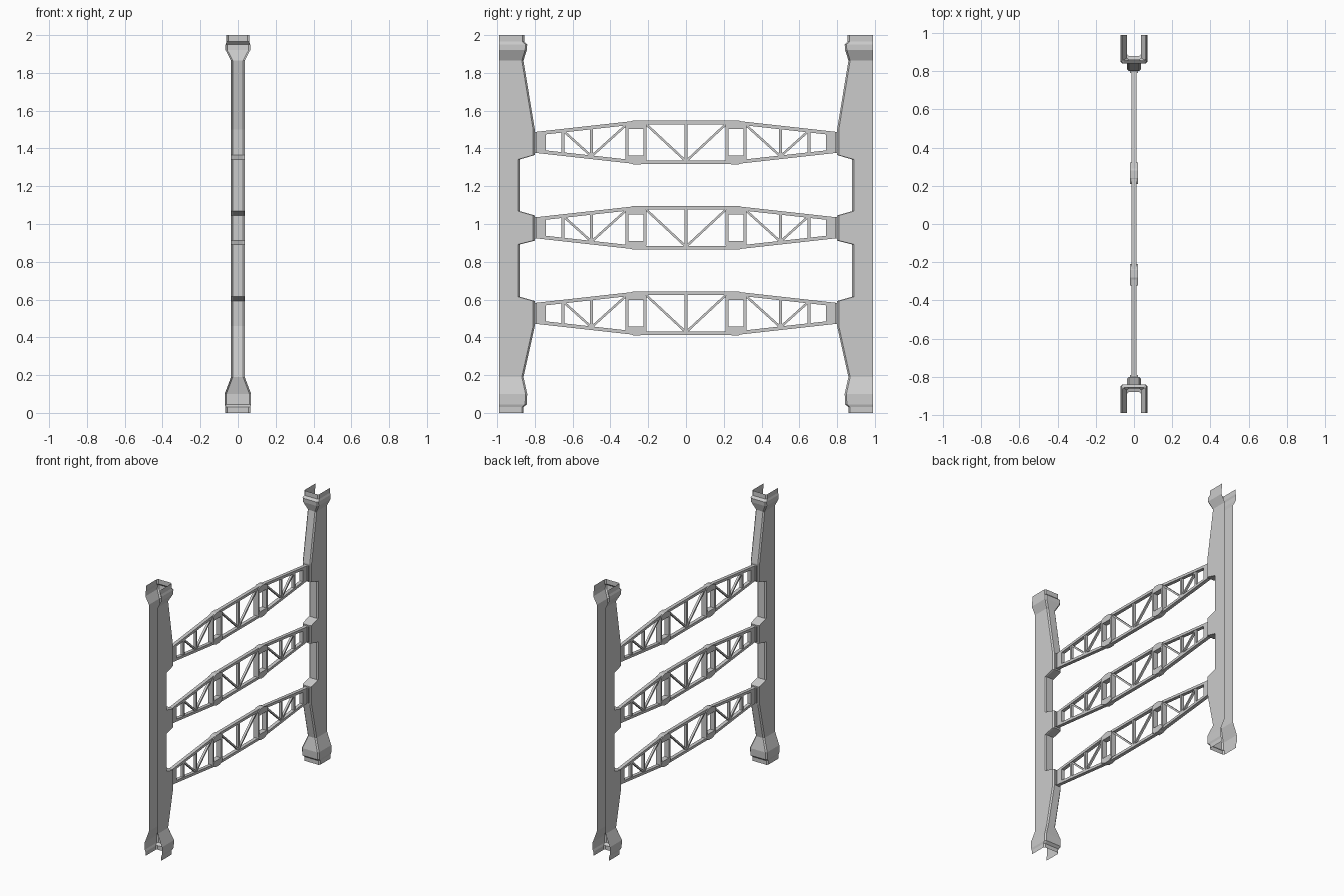
import bpy, bmesh
from mathutils import Vector

if "Cube" in bpy.data.objects:
    bpy.data.objects.remove(bpy.data.objects["Cube"])


def finish(name, bm):
    me = bpy.data.meshes.new(name)
    bm.to_mesh(me)
    bm.free()
    ob = bpy.data.objects.new(name, me)
    bpy.context.collection.objects.link(ob)
    return ob


def prism(bm, pts, hx):
    """Extrude a (y, z) outline symmetrically along x."""
    a = [bm.verts.new((-hx, y, z)) for y, z in pts]
    b = [bm.verts.new((hx, y, z)) for y, z in pts]
    n = len(pts)
    bm.faces.new(a)
    bm.faces.new(b[::-1])
    for i in range(n):
        j = (i + 1) % n
        bm.faces.new((a[i], b[i], b[j], a[j]))


def bar(bm, p, q, t, hx):
    p, q = Vector(p), Vector(q)
    d = (q - p).normalized() * t / 2
    n = Vector((-d.y, d.x))
    prism(bm, [p + n, q + n, q - n, p - n], hx)


def rect(bm, y0, y1, z0, z1, hx):
    prism(bm, [(y0, z0), (y1, z0), (y1, z1), (y0, z1)], hx)


# Post levels: (z, inner edge y, half width)
LEVELS = [(0, .86, .065), (.03, .86, .065), (.045, .843, .07), (.10, .84, .07),
          (.19, .86, .036), (.46, .80, .036), (.592, .80, .036), (.615, .88, .036),
          (.892, .88, .036), (.912, .80, .036), (1.045, .80, .036), (1.068, .88, .036),
          (1.342, .88, .036), (1.365, .80, .036), (1.50, .80, .036), (1.865, .86, .036),
          (1.92, .843, .065), (1.95, .84, .065), (1.965, .856, .06), (2.0, .856, .06)]


def post(name, s):
    # thin open-backed channel with chamfered inner corners
    bm = bmesh.new()
    c, rings = .009, []
    for z, y, w in LEVELS:
        prof = [(w, .99), (w, y + c), (w - c, y), (c - w, y), (-w, y + c), (-w, .99)]
        rings.append([bm.verts.new((px, s * py, z)) for px, py in prof])
    for lo, hi in zip(rings, rings[1:]):
        for i in range(5):
            f = (lo[i], lo[i + 1], hi[i + 1], hi[i])
            bm.faces.new(f if s < 0 else f[::-1])
    finish(name, bm)


def half_height(y):
    return .115 if abs(y) < .26 else .115 - .06 * (abs(y) - .26) / .54


def truss(name, zc):
    bm = bmesh.new()
    t, hx = .019, .013
    ys = [-.8, -.26, .26, .8]
    # top and bottom chords
    for k in (1, -1):
        outer = [(y, zc + k * half_height(y)) for y in ys]
        inner = [(y, zc + k * (half_height(y) - t)) for y in ys]
        for i in range(3):
            prism(bm, [outer[i], outer[i + 1], inner[i + 1], inner[i]], hx)
    # centre upright
    rect(bm, -.008, .008, zc - .10, zc + .10, .01)
    for s in (1, -1):
        # end plate and mounting pad
        prism(bm, [(s * .74, zc - .06), (s * .80, zc - .054),
                   (s * .80, zc + .054), (s * .74, zc + .06)], hx)
        rect(bm, s * .79, s * .806, zc - .056, zc + .056, .021)
        # uprights
        for y in (.65, .50):
            h = half_height(y) - .01
            rect(bm, s * y - .008, s * y + .008, zc - h, zc + h, .01)
        # diagonals
        for y0, y1 in ((0, .215), (.5, .315), (.5, .645)):
            bar(bm, (s * y0, zc - half_height(y0) + .015),
                (s * y1, zc + half_height(y1) - .015), .012, .008)
        # thick panel frame
        for y0, y1 in ((.21, .226), (.305, .321)):
            rect(bm, s * y0, s * y1, zc - .095, zc + .095, .019)
        for k in (1, -1):
            prism(bm, [(s * y, zc + k * z) for y, z in
                       ((.21, .10), (.24, .116), (.28, .116), (.321, .10),
                        (.305, .07), (.226, .07))], .02)
    bmesh.ops.recalc_face_normals(bm, faces=bm.faces)
    finish(name, bm)


post("front_post", -1)
post("back_post", 1)
for label, z in (("lower", .527), ("middle", .98), ("upper", 1.432)):
    truss(label + "_truss", z)
